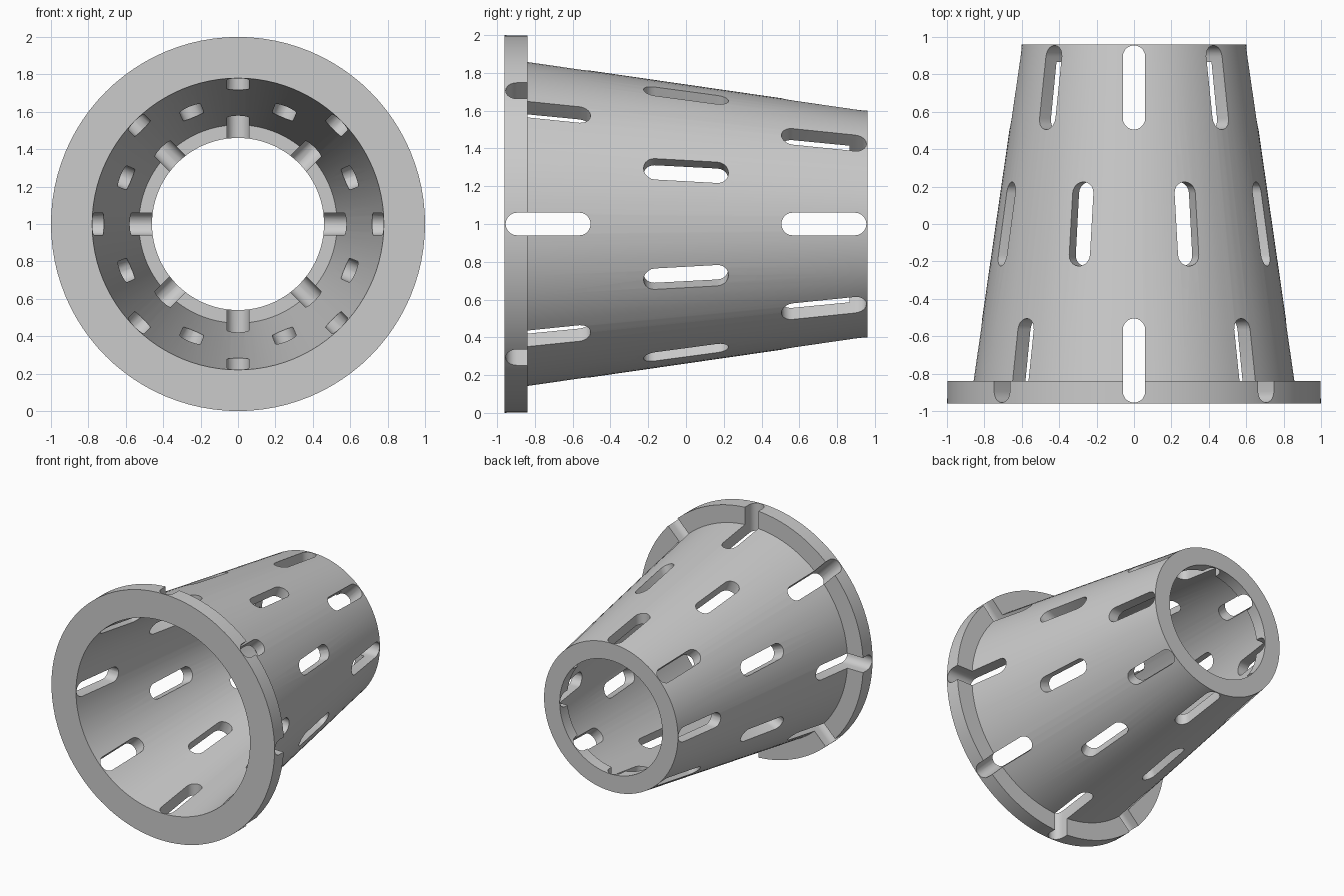
import bpy, bmesh
from math import pi, sin, cos
from mathutils import Matrix, Vector

if "Cube" in bpy.data.objects:
    bpy.data.objects.remove(bpy.data.objects["Cube"])

SEGMENTS = 96
AXIS_Z = 1.0


def new_object(name, bm):
    bmesh.ops.recalc_face_normals(bm, faces=bm.faces)
    mesh = bpy.data.meshes.new(name)
    bm.to_mesh(mesh)
    bm.free()
    obj = bpy.data.objects.new(name, mesh)
    bpy.context.collection.objects.link(obj)
    obj.location.z = AXIS_Z
    return obj


def lathe(name, profile):
    """Revolve a closed (radius, y) profile around the y axis."""
    bm = bmesh.new()
    rings = [[bm.verts.new((r * sin(2 * pi * i / SEGMENTS), y, r * cos(2 * pi * i / SEGMENTS)))
              for r, y in profile] for i in range(SEGMENTS)]
    n = len(profile)
    for i in range(SEGMENTS):
        a, b = rings[i], rings[(i + 1) % SEGMENTS]
        for j in range(n):
            k = (j + 1) % n
            bm.faces.new((a[j], a[k], b[k], b[j]))
    return new_object(name, bm)


def add_slot(bm, y, angle, half_len=0.225, radius=0.06, r_in=0.3, r_out=1.15, steps=10):
    """Radial prism with a rounded-end slot outline."""
    rot = Matrix.Rotation(angle, 4, 'Y')
    straight = half_len - radius
    outline = []
    for end in (1, -1):
        for s in range(steps + 1):
            t = pi * s / steps
            outline.append((end * radius * cos(t), y + end * (straight + radius * sin(t))))
    low = [bm.verts.new(rot @ Vector((u, v, r_in))) for u, v in outline]
    high = [bm.verts.new(rot @ Vector((u, v, r_out))) for u, v in outline]
    bm.faces.new(low[::-1])
    bm.faces.new(high)
    for i in range(len(low)):
        k = (i + 1) % len(low)
        bm.faces.new((low[i], low[k], high[k], high[i]))


# Tapered sleeve with front flange and inner lip at the narrow end
basket = lathe("slotted_basket", [
    (1.0, -0.96), (1.0, -0.84), (0.86, -0.84), (0.60, 0.96),
    (0.46, 0.96), (0.46, 0.865), (0.53, 0.865), (0.78, -0.96)])

# Three staggered rows of eight slots
bm = bmesh.new()
for y, offset in ((-0.73, 0), (0, 0.5), (0.73, 0)):
    for i in range(8):
        add_slot(bm, y, (i + offset) * pi / 4)
cutter = new_object("slot_cutter", bm)
cutter.hide_render = True

cut = basket.modifiers.new("slots", 'BOOLEAN')
cut.operation = 'DIFFERENCE'
cut.solver = 'EXACT'
cut.object = cutter

bpy.context.view_layer.objects.active = basket
basket.select_set(True)
bpy.ops.object.modifier_apply(modifier=cut.name)
bpy.data.objects.remove(cutter)
bpy.ops.object.shade_smooth_by_angle(angle=pi / 6)
